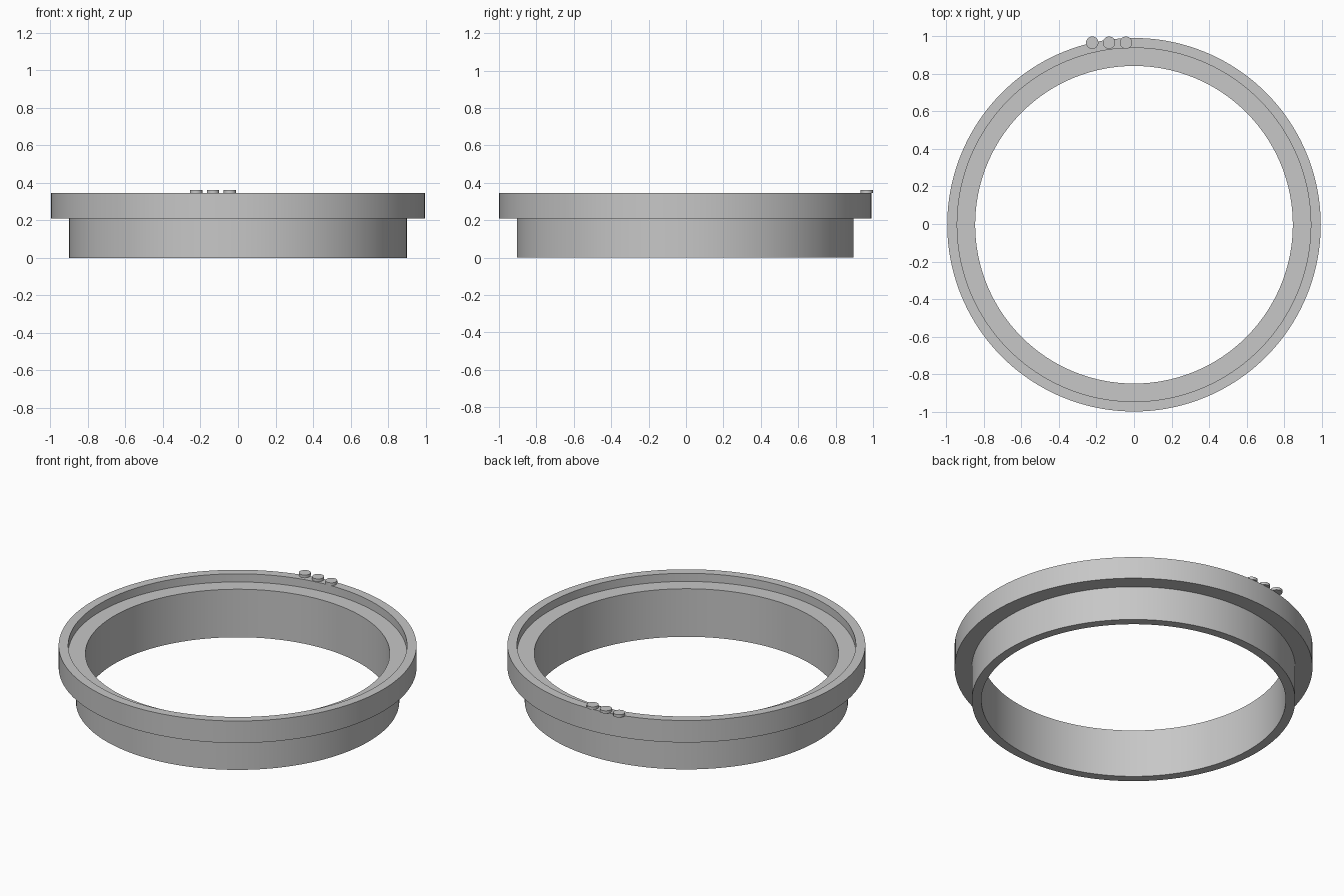
import bpy
import bmesh
from math import radians, tau
from mathutils import Matrix

cube = bpy.data.objects.get("Cube")
if cube:
    bpy.data.objects.remove(cube, do_unlink=True)

grey = bpy.data.materials.new("light grey")
grey.use_nodes = True
colour = (0.57, 0.57, 0.57, 1)
grey.diffuse_color = colour
grey.node_tree.nodes["Principled BSDF"].inputs["Base Color"].default_value = colour


def finish(name, bm, location):
    """Turn a bmesh into a smooth-shaded object with sharp edges kept."""
    bmesh.ops.recalc_face_normals(bm, faces=bm.faces)
    mesh = bpy.data.meshes.new(name)
    bm.to_mesh(mesh)
    bm.free()
    mesh.materials.append(grey)
    obj = bpy.data.objects.new(name, mesh)
    bpy.context.collection.objects.link(obj)
    obj.location = location
    bpy.ops.object.select_all(action="DESELECT")
    obj.select_set(True)
    bpy.context.view_layer.objects.active = obj
    bpy.ops.object.shade_smooth_by_angle(angle=radians(30))
    return obj


def lathe(name, profile, steps, location):
    """Revolve a closed (radius, height) profile around z."""
    bm = bmesh.new()
    verts = [bm.verts.new((r, 0, z)) for r, z in profile]
    edges = [bm.edges.new((v, verts[i - 1])) for i, v in enumerate(verts)]
    bmesh.ops.spin(bm, geom=verts + edges, cent=(0, 0, 0), axis=(0, 0, 1),
                   angle=tau, steps=steps, use_merge=True)
    bmesh.ops.remove_doubles(bm, verts=bm.verts, dist=0.0001)
    return finish(name, bm, location)


# Stepped ring: narrow collar below, wide flange above, recessed seat inside
bottom, step, seat, top = 0, 0.21, 0.295, 0.345
hole, collar, lip, flange = 0.847, 0.9, 0.943, 0.996
lathe("flanged_ring", [
    (hole, bottom), (collar, bottom), (collar, step), (flange, step),
    (flange, top), (lip, top), (lip, seat), (hole, seat),
], 160, (0, -0.004, 0))

# Three small marker studs on the back of the rim
height = 0.017
for i, side in enumerate(("right", "middle", "left")):
    bm = bmesh.new()
    bmesh.ops.create_cone(bm, cap_ends=True, segments=32, radius1=0.033,
                          radius2=0.033, depth=height,
                          matrix=Matrix.Translation((0, 0, height / 2)))
    finish("marker_stud_" + side, bm, (-0.223 + 0.09 * i, 0.967, top))
